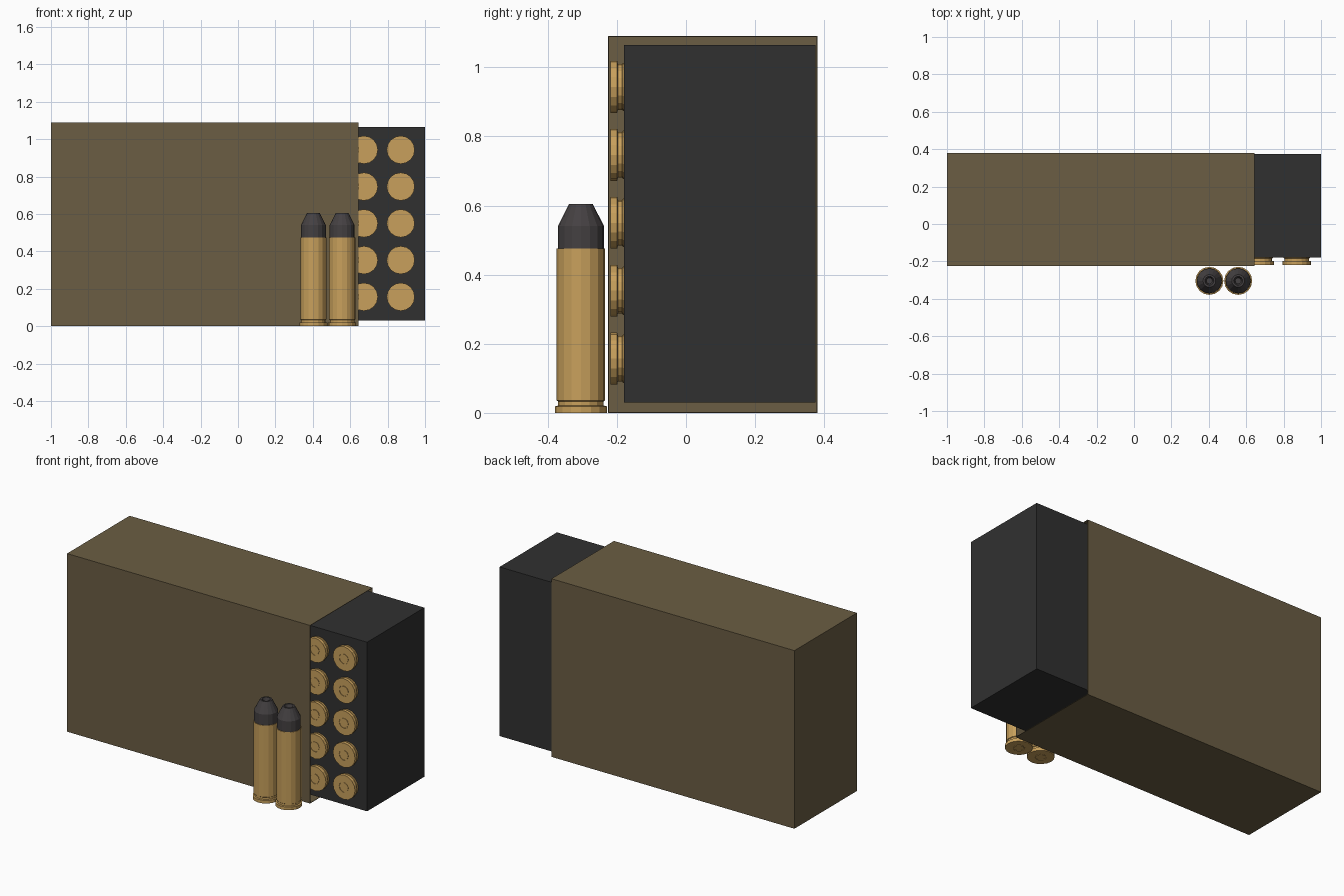
import bpy, bmesh, math
from mathutils import Matrix

if "Cube" in bpy.data.objects:
    bpy.data.objects.remove(bpy.data.objects["Cube"])


def material(name, rgb):
    m = bpy.data.materials.new(name)
    m.diffuse_color = (*rgb, 1)
    m.use_nodes = True
    m.node_tree.nodes["Principled BSDF"].inputs["Base Color"].default_value = m.diffuse_color
    return m


CARD = material("olive_card", (0.145, 0.11, 0.056))
BLACK = material("black_plastic", (0.03, 0.03, 0.03))
BRASS = material("brass", (0.578, 0.352, 0.107))
LEAD = material("dark_lead", (0.058, 0.052, 0.054))


def add_object(name, bm, mat):
    me = bpy.data.meshes.new(name)
    bmesh.ops.recalc_face_normals(bm, faces=bm.faces[:])
    bm.to_mesh(me)
    bm.free()
    me.materials.append(mat)
    ob = bpy.data.objects.new(name, me)
    bpy.context.collection.objects.link(ob)
    return ob


def box(lo, hi):
    bm = bmesh.new()
    size = [b - a for a, b in zip(lo, hi)]
    mid = [(a + b) / 2 for a, b in zip(lo, hi)]
    bmesh.ops.create_cube(bm, size=1, matrix=Matrix.Translation(mid) @ Matrix.Diagonal((*size, 1)))
    return bm


def lathe(profile, sides=16):
    """Closed solid turned about z from (radius, height) points."""
    bm = bmesh.new()
    rings = []
    for r, z in profile:
        rings.append([bm.verts.new((r * math.cos(2 * math.pi * i / sides),
                                    r * math.sin(2 * math.pi * i / sides), z))
                      for i in range(sides)])
    for a, b in zip(rings, rings[1:]):
        for i in range(sides):
            j = (i + 1) % sides
            bm.faces.new((a[i], a[j], b[j], b[i]))
    bm.faces.new(rings[0][::-1])
    bm.faces.new(rings[-1])
    return bm


# Outer sleeve: thin card, open at the right end
bm = box((-1, -0.225, 0), (0.645, 0.38, 1.09))
end = [f for f in bm.faces if f.calc_center_median().x > 0.6]
bmesh.ops.delete(bm, geom=end, context='FACES_ONLY')
sleeve = add_object("sleeve", bm, CARD)
wall = sleeve.modifiers.new("wall", 'SOLIDIFY')
wall.thickness = 0.004
wall.offset = -1

# Tray sliding out of the sleeve
add_object("tray", box((-0.64, -0.18, 0.03), (1, 0.374, 1.065)), BLACK)

# Case head: primer ring, rim and extractor groove
HEAD = [(0.028, 0), (0.028, 0.003), (0.032, 0.003), (0.032, 0),
        (0.075, 0), (0.075, 0.019), (0.066, 0.021), (0.066, 0.033), (0.070, 0.036)]

# Two loose cartridges standing in front
for n, x in enumerate((0.403, 0.557), 1):
    case = add_object(f"loose_case_{n}", lathe(HEAD + [(0.070, 0.475)]), BRASS)
    bullet = add_object(f"loose_bullet_{n}", lathe(
        [(0.067, 0.47), (0.067, 0.54), (0.034, 0.605), (0.024, 0.605), (0.016, 0.575)]), LEAD)
    case.location = bullet.location = (x, -0.304, 0)

# Rows of cartridges seated in the tray, heads facing front
seated = add_object("seated_case", lathe(HEAD + [(0.070, 0.12)]), BRASS)
mesh = seated.data
bpy.data.objects.remove(seated)
for col in range(8):
    for row in range(5):
        ob = bpy.data.objects.new(f"seated_case_{col + 1}_{row + 1}", mesh)
        ob.location = (0.87 - 0.197 * col, -0.218, 0.157 + 0.1965 * row)
        ob.rotation_euler.x = -math.pi / 2
        bpy.context.collection.objects.link(ob)
